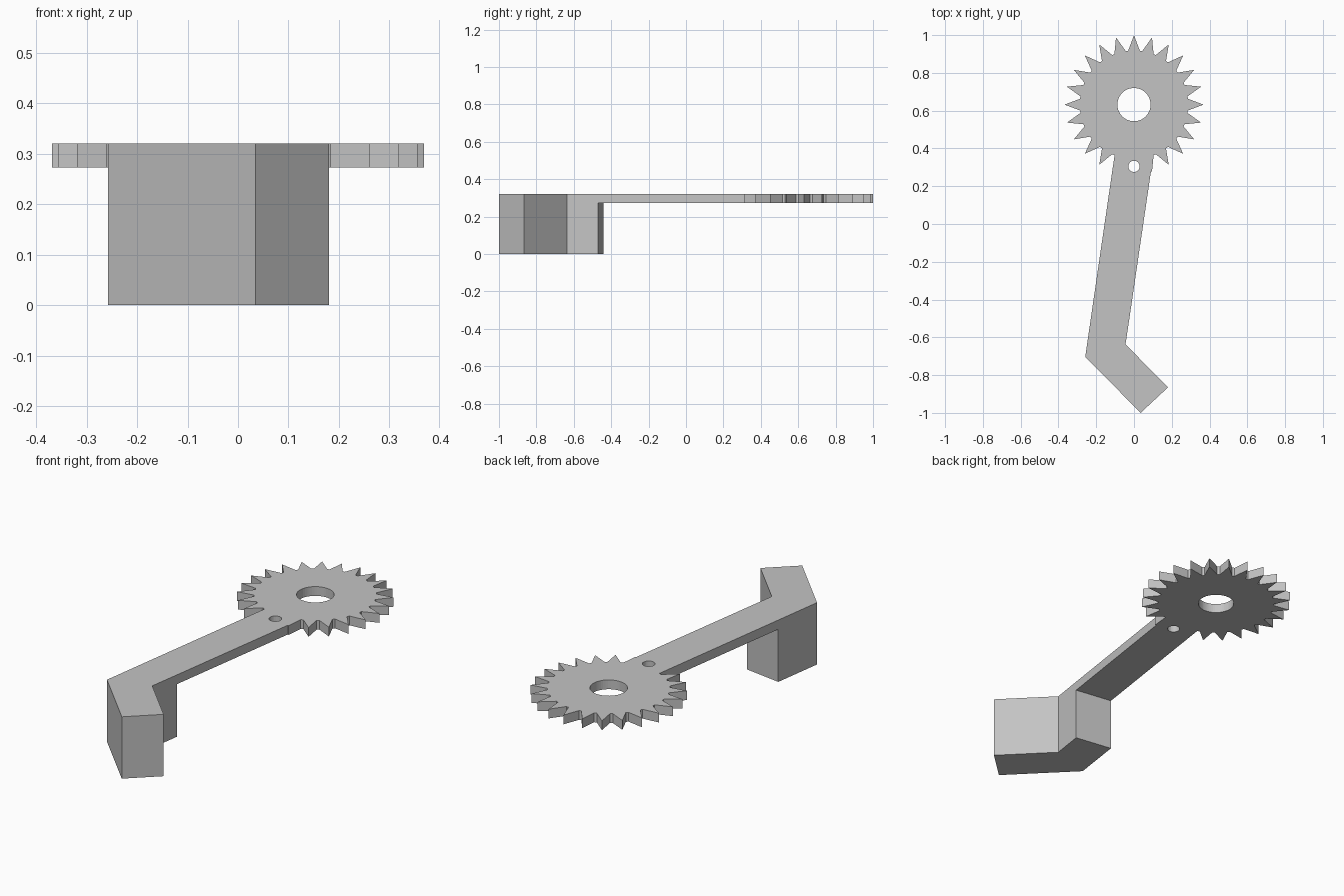
import bpy
import bmesh
from math import sin, cos, radians, tau

cube = bpy.data.objects.get("Cube")
if cube:
    bpy.data.objects.remove(cube, do_unlink=True)

# Single plain grey finish
grey = bpy.data.materials.new("plain grey")
color = (0.55, 0.55, 0.55, 1)
grey.diffuse_color = color
grey.use_nodes = True
for node in grey.node_tree.nodes:
    if node.type == 'BSDF_PRINCIPLED':
        node.inputs["Base Color"].default_value = color


def polar(center, radius, degrees):
    a = radians(degrees)
    return center[0] + radius * cos(a), center[1] + radius * sin(a)


def circle(center, radius, count):
    return [polar(center, radius, 360 * i / count) for i in range(count)]


def prism(name, loops, bottom, top):
    """Extrude a filled outline, with further loops as holes."""
    curve = bpy.data.curves.new(name + "_profile", 'CURVE')
    curve.dimensions = '2D'
    curve.fill_mode = 'BOTH'
    curve.extrude = (top - bottom) / 2
    for points in loops:
        spline = curve.splines.new('POLY')
        spline.points.add(len(points) - 1)
        for target, (x, y) in zip(spline.points, points):
            target.co = (x, y, 0, 1)
        spline.use_cyclic_u = True
    temp = bpy.data.objects.new(name + "_profile", curve)
    bpy.context.collection.objects.link(temp)
    graph = bpy.context.evaluated_depsgraph_get()
    mesh = bpy.data.meshes.new_from_object(temp.evaluated_get(graph))
    bpy.data.objects.remove(temp, do_unlink=True)

    # Weld caps to walls and lift into place
    bm = bmesh.new()
    bm.from_mesh(mesh)
    bmesh.ops.remove_doubles(bm, verts=bm.verts, dist=0.0001)
    bmesh.ops.translate(bm, verts=bm.verts, vec=(0, 0, (top + bottom) / 2))
    bmesh.ops.recalc_face_normals(bm, faces=bm.faces)
    for face in bm.faces:
        face.smooth = False
        face.material_index = 0
    bm.to_mesh(mesh)
    bm.free()
    mesh.name = name
    mesh.materials.clear()
    mesh.materials.append(grey)
    obj = bpy.data.objects.new(name, mesh)
    bpy.context.collection.objects.link(obj)
    return obj


TOP, UNDERSIDE = 0.32, 0.272
HUB = (0, 0.632)
TIP, ROOT = 0.368, 0.287
JOIN_LEFT, JOIN_RIGHT = (-0.22, -0.44), (-0.02, -0.47)

# Toothed wheel running straight into the arm
outline = [JOIN_LEFT, JOIN_RIGHT, (0.09, 0.28)]
for k in range(22):
    angle = -75 + 15 * k
    if k:
        outline.append(polar(HUB, ROOT, angle - 6.2))
    outline.append(polar(HUB, TIP, angle))
    outline.append(polar(HUB, ROOT, angle + 6.2))
outline.append(polar(HUB, ROOT, 249))

# Axle hole and small pin hole
holes = [circle(HUB, 0.088, 48), circle((0, 0.305), 0.03, 24)]
prism("toothed_wheel_and_arm", [outline] + holes, UNDERSIDE, TOP)

# Deep bent block at the far end of the arm
bend = [JOIN_LEFT, (-0.258, -0.703), (0.035, -1), (0.18, -0.865),
        (-0.045, -0.637), JOIN_RIGHT]
prism("bent_end_block", [bend], 0, TOP)
